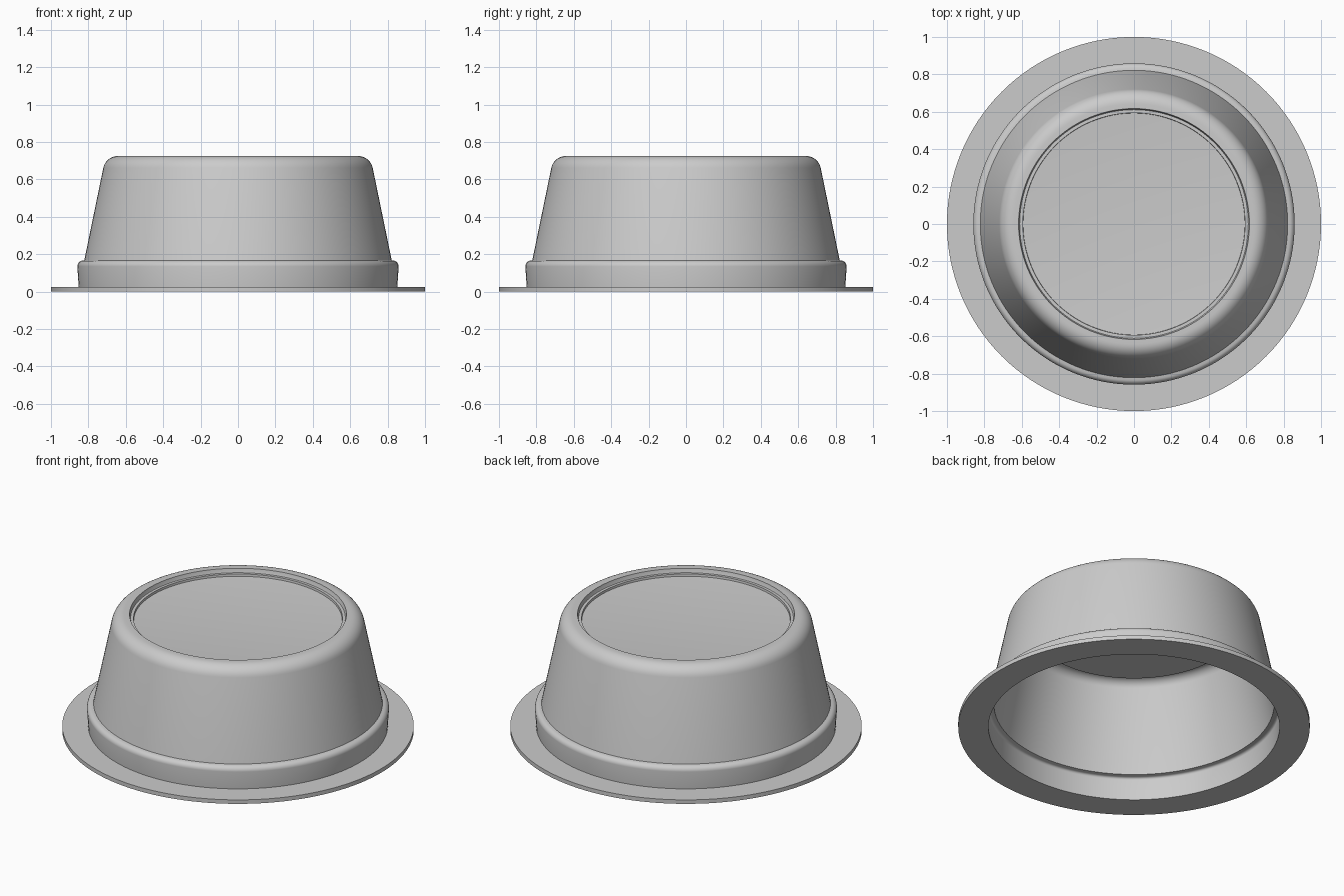
import bpy, bmesh, math

if "Cube" in bpy.data.objects:
    bpy.data.objects.remove(bpy.data.objects["Cube"])

SEGMENTS = 128

metal = bpy.data.materials.new("light_grey")
metal.diffuse_color = (0.6, 0.6, 0.6, 1)
metal.use_nodes = True
metal.node_tree.nodes["Principled BSDF"].inputs["Base Color"].default_value = metal.diffuse_color


def arc(cx, cz, r, a0, a1, n=6):
    """Points of a rounded corner, angles in degrees."""
    return [(cx + r * math.cos(math.radians(a0 + (a1 - a0) * i / n)),
             cz + r * math.sin(math.radians(a0 + (a1 - a0) * i / n)))
            for i in range(n + 1)]


def lathe(name, profile):
    """Spin an (r, z) profile around z; points on the axis become single poles."""
    bm = bmesh.new()
    rings = []
    for r, z in profile:
        if r < 1e-6:
            rings.append([bm.verts.new((0, 0, z))] * SEGMENTS)
        else:
            rings.append([bm.verts.new((r * math.cos(math.tau * i / SEGMENTS),
                                        r * math.sin(math.tau * i / SEGMENTS), z))
                          for i in range(SEGMENTS)])
    for a, b in zip(rings, rings[1:]):
        if a[0] is a[1] and b[0] is b[1]:
            continue  # both points lie on the axis
        for i in range(SEGMENTS):
            j = (i + 1) % SEGMENTS
            bm.faces.new(list(dict.fromkeys((a[i], a[j], b[j], b[i]))))
    # Weld the closing ring of the profile
    bmesh.ops.remove_doubles(bm, verts=bm.verts, dist=1e-5)
    bmesh.ops.recalc_face_normals(bm, faces=bm.faces)
    mesh = bpy.data.meshes.new(name)
    bm.to_mesh(mesh)
    bm.free()
    mesh.materials.append(metal)
    obj = bpy.data.objects.new(name, mesh)
    bpy.context.collection.objects.link(obj)
    bpy.context.view_layer.objects.active = obj
    obj.select_set(True)
    bpy.ops.object.shade_smooth_by_angle(angle=math.radians(30))
    return obj


# Outside: flange, collar with rounded shoulder, tapered wall, rounded top rim
outside = [(1.0, 0.0), (1.0, 0.025), (0.852, 0.025)]
outside += arc(0.828, 0.135, 0.031, 0, 75)
outside += [(0.822, 0.167)]
outside += arc(0.642, 0.645, 0.08, 12, 90, 8)

# Shallow recess in the top, with a filleted floor
recess = [(0.617, 0.725), (0.613, 0.705)]
recess += arc(0.592, 0.706, 0.02, 0, -90)[1:]
recess += [(0.0, 0.686)]

# Underside: recess floor, channel behind the rim, tapered wall, collar step
underside = [(0.0, 0.66), (0.59, 0.66), (0.594, 0.70), (0.642, 0.70)]
underside += arc(0.642, 0.645, 0.055, 90, 12, 8)[1:]
underside += [(0.797, 0.148), (0.815, 0.145)]
underside += arc(0.815, 0.13, 0.015, 90, 0, 4)[1:]
underside += [(0.828, 0.0), (1.0, 0.0)]

# One closed shell: outside, recess and underside meet at the flange edge
lathe("round_pan", outside + recess + underside)
